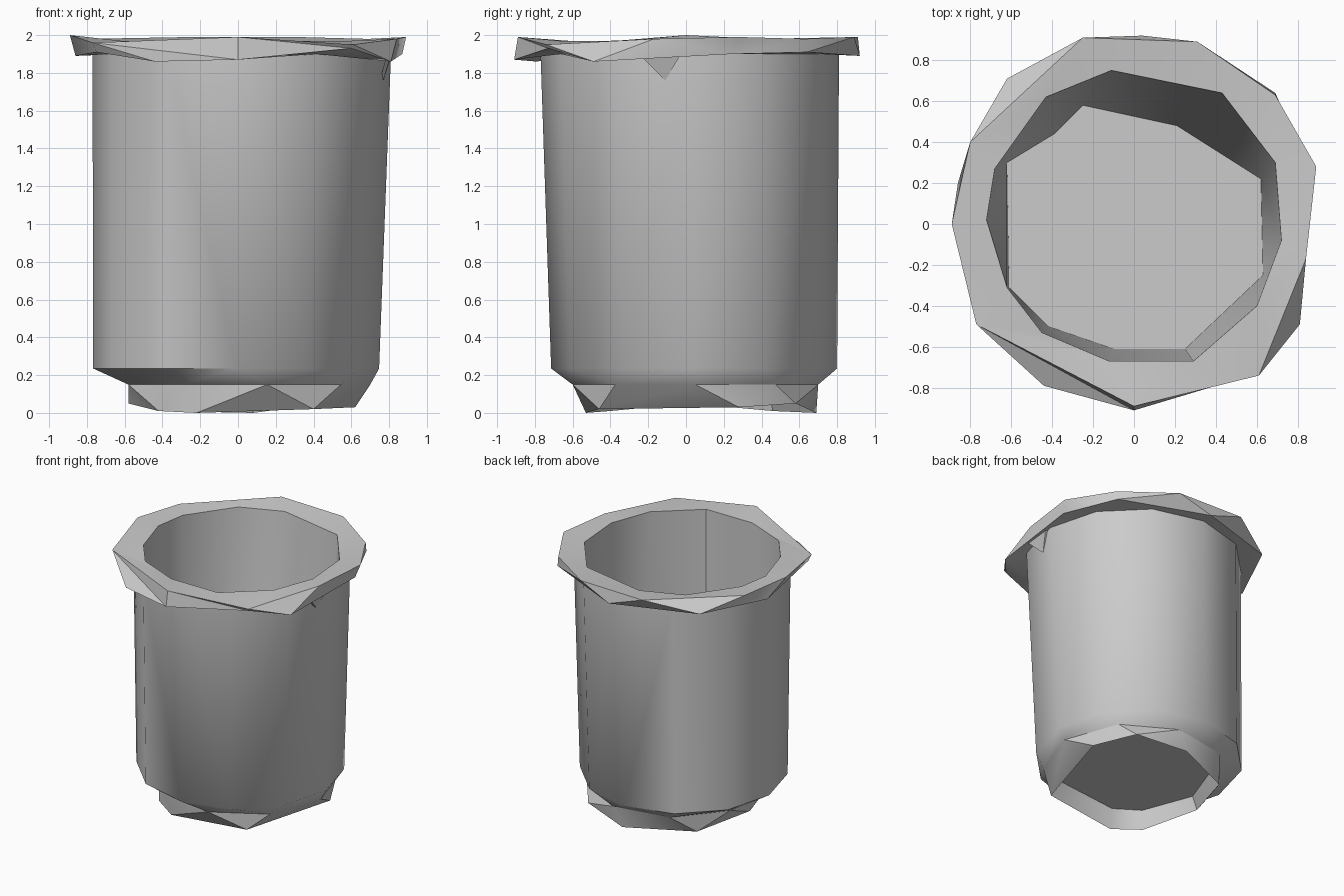
import bpy
import bmesh
import math

cube = bpy.data.objects.get("Cube")
if cube:
    bpy.data.objects.remove(cube, do_unlink=True)

clay = bpy.data.materials.new("plain grey")
grey = (0.6, 0.6, 0.6, 1)
clay.diffuse_color = grey
clay.use_nodes = True
for node in clay.node_tree.nodes:
    if node.type == "BSDF_PRINCIPLED":
        node.inputs["Base Color"].default_value = grey


def ring(sides, radius, z, cx=0, cy=0):
    """Points of a regular polygon, with its centre shifted a little."""
    points = []
    for i in range(sides):
        a = math.tau * i / sides
        points.append((cx + radius * math.cos(a), cy + radius * math.sin(a), z))
    return points


def level(outline, z, scale=1):
    """A flat outline placed at one height."""
    return [(p[0] * scale, p[1] * scale, z) for p in outline]


def finish(name, bm, angle):
    """Turn the faces outward, make the object and smooth its soft edges."""
    bmesh.ops.recalc_face_normals(bm, faces=bm.faces)
    mesh = bpy.data.meshes.new(name)
    bm.to_mesh(mesh)
    bm.free()
    mesh.materials.append(clay)
    obj = bpy.data.objects.new(name, mesh)
    bpy.context.collection.objects.link(obj)
    bpy.ops.object.select_all(action="DESELECT")
    obj.select_set(True)
    bpy.context.view_layer.objects.active = obj
    bpy.ops.object.shade_smooth_by_angle(angle=math.radians(angle))


def bridge(bm, lower, upper):
    """Skin two closed rings, always taking the next corner by its bearing."""
    def unrolled(ring_verts):
        row = sorted(ring_verts, key=lambda v: math.atan2(v.co.y, v.co.x))
        turns = [math.atan2(v.co.y, v.co.x) for v in row]
        return row + row[:1], turns + [turns[0] + math.tau]

    a, a_turn = unrolled(lower)
    b, b_turn = unrolled(upper)
    i = j = 0
    while i < len(a) - 1 or j < len(b) - 1:
        step_a = j == len(b) - 1 or (i < len(a) - 1 and a_turn[i + 1] < b_turn[j + 1])
        if step_a:
            bm.faces.new((a[i], a[i + 1], b[j]))
            i += 1
        else:
            bm.faces.new((a[i], b[j + 1], b[j]))
            j += 1


def loft(name, rings, angle):
    """Skin a row of closed rings of any side count and cap both ends."""
    bm = bmesh.new()
    loops = [[bm.verts.new(p) for p in points] for points in rings]
    for lower, upper in zip(loops, loops[1:]):
        bridge(bm, lower, upper)
    bm.faces.new(loops[0])
    bm.faces.new(loops[-1])
    finish(name, bm, angle)


def flap(name, points):
    """A thin three-sided shard hanging from the rim."""
    bm = bmesh.new()
    face = bm.faces.new([bm.verts.new(p) for p in points])
    grown = bmesh.ops.extrude_face_region(bm, geom=[face])["geom"]
    for v in grown:
        if isinstance(v, bmesh.types.BMVert):
            v.co.x -= 0.02
    finish(name, bm, 30)


# Flared rim: corners of its upper edge, and the ragged ones that droop below
rim_high = [(.89, .28, 1.99), (.69, .63, 1.98), (.31, .89, 1.99),
            (-.25, .91, 1.99), (-.8, .4, 1.98), (-.89, 0, 2),
            (-.77, -.49, 1.96), (0, -.89, 1.99), (.61, -.74, 1.95),
            (.84, -.17, 1.98)]
rim_low = [(.87, .24, 1.9), (.69, .64, 1.91), (.04, .92, 1.89),
           (-.62, .71, 1.9), (-.86, .2, 1.89), (-.75, -.48, 1.91),
           (-.44, -.79, 1.86), (0, -.91, 1.87), (.6, -.73, 1.93),
           (.81, -.49, 1.86)]

# Opening at the top and the uneven floor inside
opening = [(.69, .3), (.43, .64), (-.11, .75), (-.43, .62), (-.68, .27),
           (-.72, .02), (-.62, -.31), (-.45, -.53), (-.12, -.67),
           (.29, -.67), (.6, -.4), (.72, -.08)]
floor = [(.62, .22), (.21, .48), (-.25, .58), (-.39, .44), (-.62, .3),
         (-.61, -.31), (-.42, -.5), (-.1, -.61), (.25, -.61), (.63, -.25)]

# Ragged lower edge of the foot
foot = [(.62, .28, .03), (.46, .58, .05), (.08, .69, 0), (-.42, .46, .01),
        (-.58, .02, .05), (-.42, -.4, .01), (-.22, -.53, 0), (.4, -.46, .02)]

# Pot body: inside floor, inside wall, rim, outside wall, foot, recessed base
loft("pot", [
    level(floor, .21),
    level(opening, 1.97),
    rim_high,
    rim_low,
    ring(12, .79, 1.9, .02, .02),
    ring(12, .757, .235, -.01, .043),
    ring(9, .66, .15, .04, .05),
    foot,
    level(foot, .15, .93),
], 38)

# Stray shard under the rim
flap("left_flap", [(.81, -.25, 1.9), (.82, -.02, 1.91), (.77, -.11, 1.76)])
